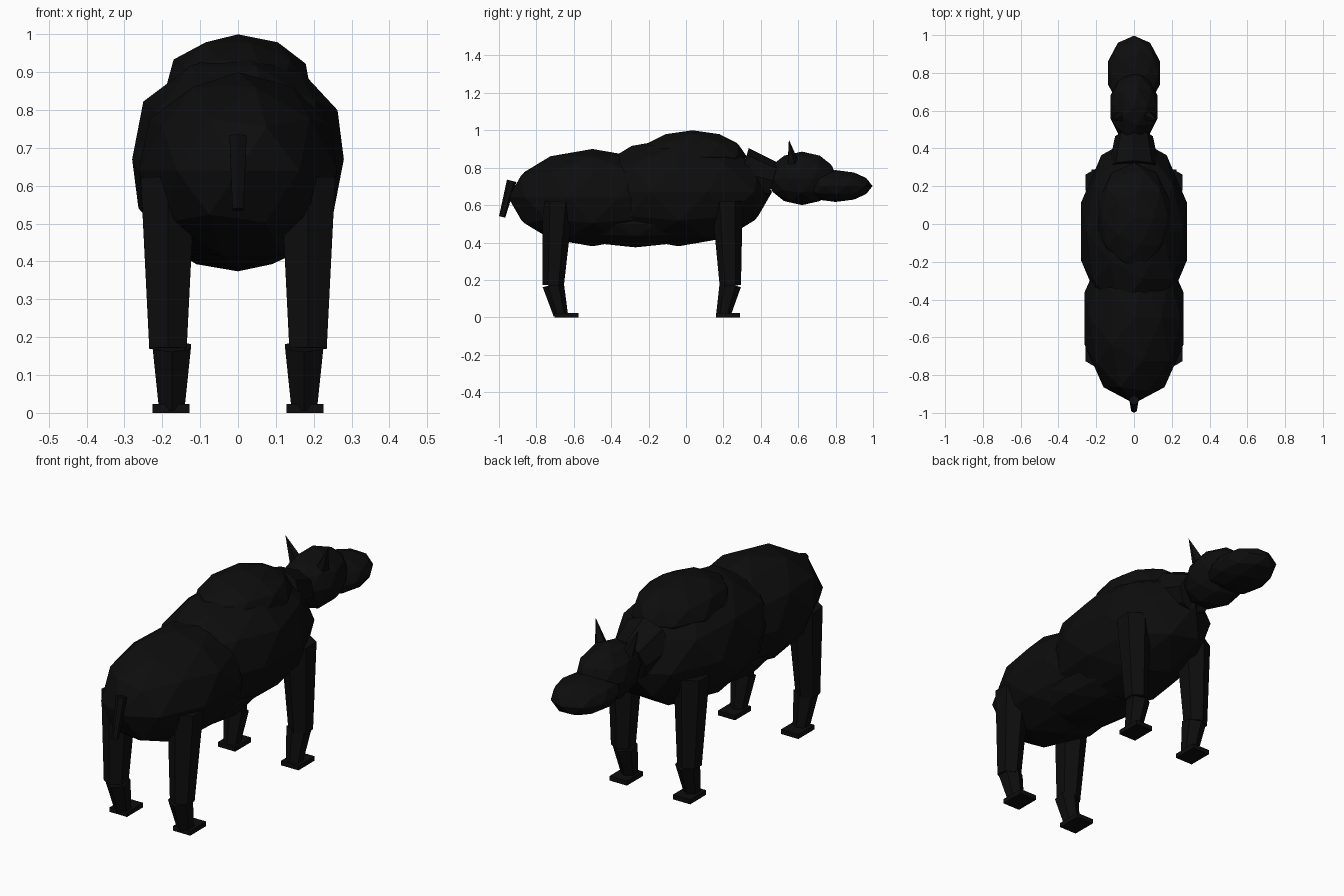
import bpy, math
from mathutils import Vector

if "Cube" in bpy.data.objects:
    bpy.data.objects.remove(bpy.data.objects["Cube"])

hide = bpy.data.materials.new("black_hide")
hide.diffuse_color = (0.004, 0.004, 0.004, 1)
hide.use_nodes = True
hide.node_tree.nodes["Principled BSDF"].inputs["Base Color"].default_value = hide.diffuse_color


def finish(name):
    ob = bpy.context.object
    ob.name = name
    ob.data.materials.append(hide)
    return ob


def blob(name, y, z, rx, ry, rz):
    """Faceted ellipsoid on the centre line."""
    bpy.ops.mesh.primitive_ico_sphere_add(subdivisions=2, radius=1, location=(0, y, z))
    ob = finish(name)
    ob.scale = (rx, ry, rz)
    return ob


def limb(name, a, b, r1, r2, sides=6):
    """Tapered prism running from a to b."""
    a, b = Vector(a), Vector(b)
    d = b - a
    bpy.ops.mesh.primitive_cone_add(vertices=sides, radius1=r1, radius2=r2,
                                    depth=d.length, location=(a + b) / 2)
    ob = finish(name)
    # tilt only, so the corners keep facing front and back
    ob.rotation_mode = 'QUATERNION'
    ob.rotation_quaternion = Vector((0, 0, 1)).rotation_difference(d)
    return ob


# Torso
blob("hindquarters", -0.5, 0.64, 0.275, 0.45, 0.26)
blob("chest", -0.04, 0.67, 0.294, 0.50, 0.29)
blob("belly", -0.27, 0.50, 0.21, 0.36, 0.126)
blob("shoulder_hump", 0.035, 0.86, 0.20, 0.29, 0.14)

# Neck and head
limb("neck", (0, 0.30, 0.775), (0, 0.465, 0.73), 0.135, 0.10, 8)
blob("head", 0.62, 0.743, 0.132, 0.19, 0.143)
blob("snout", 0.80, 0.702, 0.145, 0.197, 0.085)

# Tail
limb("tail", (0, -0.932, 0.73), (0, -0.983, 0.537), 0.026, 0.017)

# Ears and legs on both sides
for side, s in (("left", -1), ("right", 1)):
    limb(side + "_ear", (s * 0.075, 0.57, 0.83), (s * 0.12, 0.55, 0.95), 0.032, 0.0, 5)
    for end, top, knee, ankle, foot in (("front", 0.22, 0.237, 0.20, 0.225),
                                        ("hind", -0.685, -0.71, -0.67, -0.64)):
        name = side + "_" + end
        limb(name + "_upper_leg", (s * 0.185, knee, 0.17), (s * 0.185, top, 0.62), 0.057, 0.083)
        limb(name + "_lower_leg", (s * 0.175, ankle, 0.015), (s * 0.175, knee, 0.175), 0.039, 0.058)
        bpy.ops.mesh.primitive_cube_add(size=1, location=(s * 0.177, foot, 0.0115))
        finish(name + "_hoof").scale = (0.097, 0.128, 0.023)
